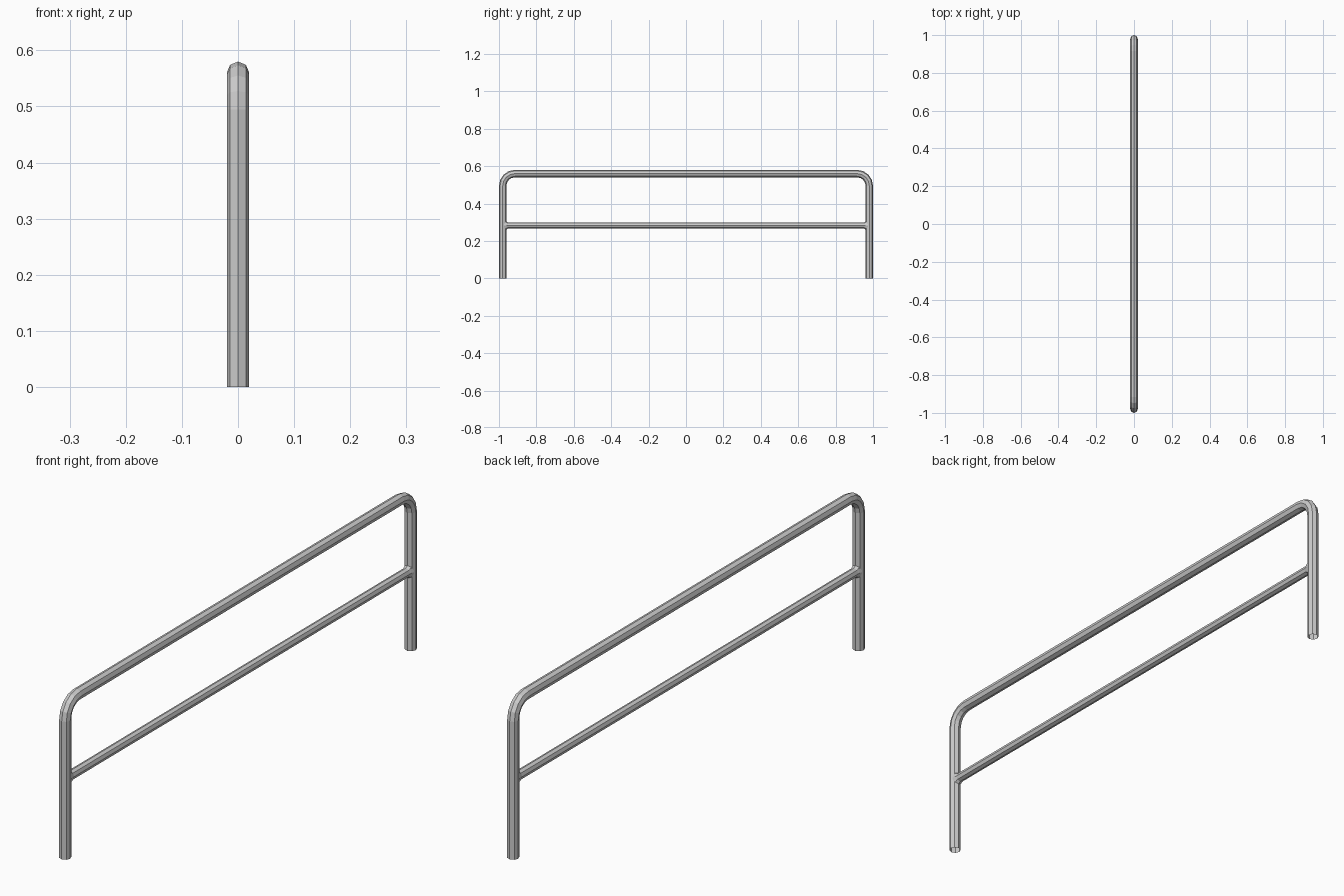
import bpy, bmesh
from math import sin, cos, pi

if "Cube" in bpy.data.objects:
    bpy.data.objects.remove(bpy.data.objects["Cube"])

SIDES = 8


def tube(name, rings):
    """Loft rings given as (y, z, angle of in-plane normal, x radius, normal radius)."""
    bm = bmesh.new()
    loops = []
    for y, z, a, rx, rn in rings:
        loop = []
        for i in range(SIDES):
            t = 2 * pi * i / SIDES
            n = rn * cos(t)
            loop.append(bm.verts.new((rx * sin(t), y + n * cos(a), z + n * sin(a))))
        loops.append(loop)
    for p, q in zip(loops, loops[1:]):
        for i in range(SIDES):
            j = (i + 1) % SIDES
            bm.faces.new((p[i], p[j], q[j], q[i]))
    bmesh.ops.recalc_face_normals(bm, faces=bm.faces)
    me = bpy.data.meshes.new(name)
    bm.to_mesh(me)
    bm.free()
    ob = bpy.data.objects.new(name, me)
    bpy.context.collection.objects.link(ob)
    return ob


# Outer hoop: two open-ended legs joined by a bent top rail
R, LEG_Y, TOP_Z, BEND, STEPS = 0.02, 0.98, 0.56, 0.065, 4
cy, cz = LEG_Y - BEND, TOP_Z - BEND
hoop = [(LEG_Y, 0, 0, R, R)]
for side in (0, 1):
    for k in range(STEPS + 1):
        a = side * pi / 2 + k / STEPS * pi / 2
        y0 = -cy if side else cy
        hoop.append((y0 + BEND * cos(a), cz + BEND * sin(a), a, R, R))
hoop.append((-LEG_Y, 0, pi, R, R))
tube("outer_hoop", hoop)

# Middle rail, flared where it is welded to the legs
r, z = 0.0165, 0.283
half = [(0.972, 0.019, 0.029), (0.961, 0.0175, 0.023), (0.953, r, r)]
rail = [(-y, z, pi / 2, rx, rn) for y, rx, rn in half]
rail += [(y, z, pi / 2, rx, rn) for y, rx, rn in reversed(half)]
tube("middle_rail", rail)
